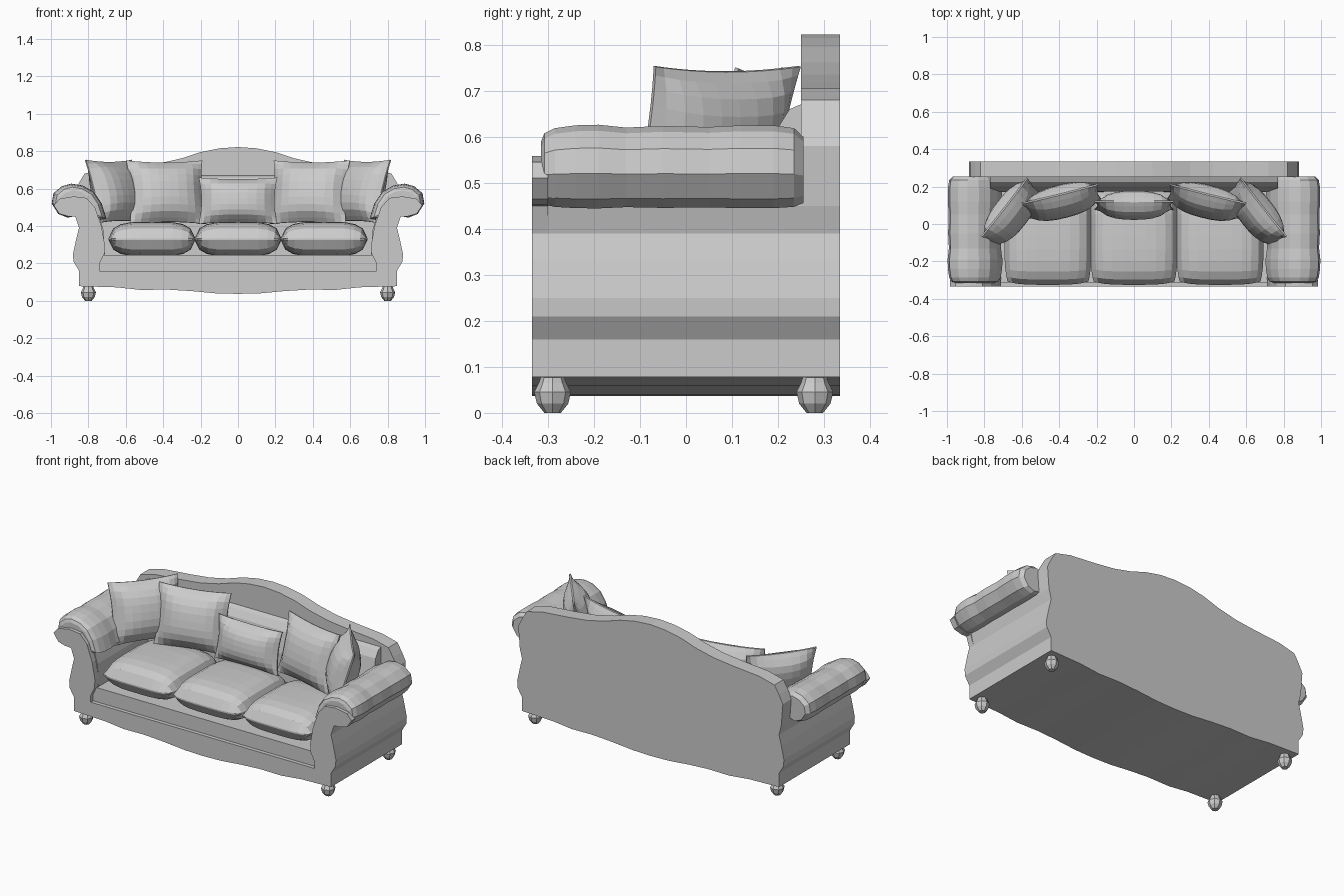
import bpy, bmesh, math
from mathutils import Matrix, Vector

if "Cube" in bpy.data.objects:
    bpy.data.objects.remove(bpy.data.objects["Cube"])


def finish(name, bm):
    bmesh.ops.recalc_face_normals(bm, faces=bm.faces[:])
    me = bpy.data.meshes.new(name)
    bm.to_mesh(me)
    bm.free()
    ob = bpy.data.objects.new(name, me)
    bpy.context.collection.objects.link(ob)
    return ob


def loft(name, rings):
    """Skin closed rings of 3D points and cap both ends."""
    bm = bmesh.new()
    vs = [[bm.verts.new(p) for p in r] for r in rings]
    n = len(vs[0])
    for a, b in zip(vs, vs[1:]):
        for i in range(n):
            bm.faces.new((a[i], a[(i + 1) % n], b[(i + 1) % n], b[i]))
    bm.faces.new(vs[0])
    bm.faces.new(vs[-1])
    return finish(name, bm)


def slab(name, outline, y0, y1, s=1):
    """Extrude an x-z outline along y."""
    return loft(name, [[(s * x, y, z) for x, z in outline] for y in (y0, y1)])


def symmetric(half):
    """Mirror a half outline (running bottom centre to top centre)."""
    return half + [(-x, z) for x, z in reversed(half) if x > 0]


def pillow(name, size, mat, power, pinch, n=10, rim=0.93):
    """Stuffed cushion: two domed grids sharing a thin rim."""
    w, t, h = (d / 2 for d in size)
    bm = bmesh.new()

    def grid(side):
        g = []
        for i in range(n + 1):
            row = []
            for j in range(n + 1):
                u, v = (math.sin((k / n - 0.5) * math.pi * 0.8) / math.sin(math.pi * 0.4)
                        for k in (i, j))
                a, b = min(1, abs(u) / rim), min(1, abs(v) / rim)
                bulge = ((1 - a ** power) * (1 - b ** power)) ** 0.5
                x = u * (1 - pinch * (1 - v * v if pinch > 0 else v ** 4))
                z = v * (1 - pinch * (1 - u * u if pinch > 0 else u ** 4))
                if pinch < 0:
                    x, z = u * (1 + pinch * v ** 4), v * (1 + pinch * u ** 4)
                row.append(bm.verts.new(mat @ Vector((w * x, side * max(0.004, t * bulge), h * z))))
            g.append(row)
        for i in range(n):
            for j in range(n):
                bm.faces.new((g[i][j], g[i + 1][j], g[i + 1][j + 1], g[i][j + 1]))
        return ([g[i][0] for i in range(n)] + [g[n][j] for j in range(n)]
                + [g[i][n] for i in range(n, 0, -1)] + [g[0][j] for j in range(n, 0, -1)])

    a, b = grid(-1), grid(1)
    for i in range(len(a)):
        k = (i + 1) % len(a)
        bm.faces.new((a[i], a[k], b[k], b[i]))
    return finish(name, bm)


# Shared outlines
hem = [(0, .037), (.12, .04), (.25, .052), (.38, .06), (.52, .058), (.65, .072), (.85, .078)]
flank = [(.85, .16), (.88, .21), (.882, .25), (.865, .33), (.85, .39)]

# Base with scalloped hem
slab("base", symmetric(hem + [(.85, .16), (0, .16)]), -.335, .335)

# Camel back panel
crest = [(.865, .45), (.875, .58), (.85, .63), (.82, .68), (.72, .705), (.55, .72), (.42, .735),
         (.3, .762), (.2, .795), (.1, .815), (0, .822)]
slab("back_panel", symmetric(hem + flank + crest), .25, .335)

# Padded inner back
pad = [(.26, .2), (.17, .2), (.175, .5), (.20, .62), (.225, .66), (.26, .675)]
loft("back_padding", [[(x, y, z) for y, z in pad] for x in (-.77, .77)])

# Seat deck and front rail
slab("seat_deck", [(-.75, .15), (.75, .15), (.75, .245), (-.75, .245)], -.312, .25)

# Arms
body = flank + [(.865, .45), (.86, .5), (.75, .48), (.72, .38), (.712, .25), (.74, .2), (.74, .16)]
scroll = [(.85, .16)] + flank[1:] + [(.87, .45), (.91, .452), (.955, .465), (.985, .51), (.955, .545),
          (.88, .558), (.81, .55), (.765, .5), (.73, .4), (.712, .3), (.715, .25), (.74, .2), (.74, .16)]
roll = [(.86, .455), (.91, .445), (.96, .465), (.995, .52), (.985, .575), (.94, .612), (.89, .625),
        (.83, .615), (.77, .58), (.73, .52), (.705, .44), (.75, .43)]
waves = [(-.315, .72), (-.308, .86), (-.285, .95), (-.24, 1), (-.19, 1.01), (-.13, .96), (-.05, .99),
         (.05, .97), (.12, 1), (.19, 1), (.235, .95), (.255, .8)]
for s, side in ((-1, "left"), (1, "right")):
    slab(side + "_arm_body", body, -.3, .25, s)
    slab(side + "_arm_scroll", scroll, -.335, -.3, s)
    loft(side + "_arm_roll", [[(s * (.86 + (x - .86) * k), y, .5 + (z - .5) * k) for x, z in roll]
                              for y, k in waves])

# Bun feet
bun = [(0, .018), (.02, .034), (.045, .04), (.065, .03), (.09, .022)]
for x in (-.8, .8):
    for y in (-.29, .28):
        loft("foot", [[(x + r * math.cos(a * math.pi / 4), y + r * math.sin(a * math.pi / 4), z)
                       for a in range(8)] for z, r in bun])

# Seat cushions
for x in (-.46, 0, .46):
    m = Matrix.Translation((x, -.07, .33)) @ Matrix.Rotation(math.pi / 2, 4, 'X')
    pillow("seat_cushion", (.465, .185, .51), m, 4, -.07, rim=1.0)

# Scatter pillows: x, y, z, yaw, lean, size
pillows = [(0, .1, .535, 0, 10, (.42, .15, .25))]
for s in (-1, 1):
    pillows += [(s * .385, .12, .58, -s * 14, 14, (.42, .16, .35)),
                (s * .655, .06, .585, -s * 52, 16, (.40, .17, .35))]
for x, y, z, yaw, lean, size in pillows:
    m = (Matrix.Translation((x, y, z)) @ Matrix.Rotation(math.radians(yaw), 4, 'Z')
         @ Matrix.Rotation(math.radians(-lean), 4, 'X'))
    pillow("scatter_pillow", size, m, 2.6, .07)
